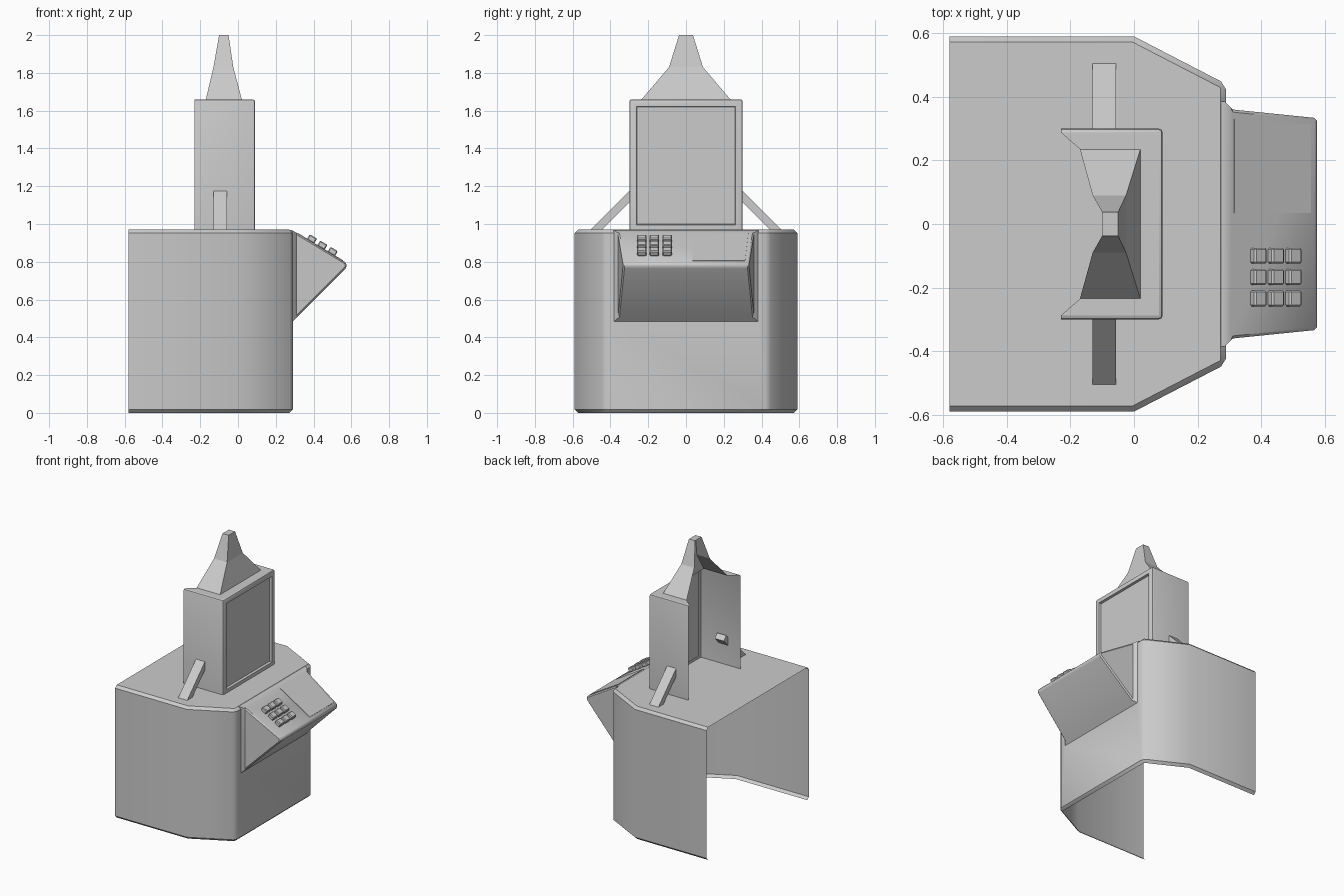
import bpy, bmesh, math
from mathutils import Vector, Matrix

if "Cube" in bpy.data.objects:
    bpy.data.objects.remove(bpy.data.objects["Cube"])


def finish(bm, name, smooth=None):
    mesh = bpy.data.meshes.new(name)
    bm.to_mesh(mesh)
    bm.free()
    ob = bpy.data.objects.new(name, mesh)
    bpy.context.collection.objects.link(ob)
    if smooth:
        shade(ob, smooth)
    return ob


def activate(ob):
    bpy.ops.object.select_all(action='DESELECT')
    ob.select_set(True)
    bpy.context.view_layer.objects.active = ob


def shade(ob, degrees):
    activate(ob)
    bpy.ops.object.shade_smooth_by_angle(angle=math.radians(degrees))


def loft(rings, closed=True, cap_start=True, cap_end=True):
    """Skin a list of equal-length point rings."""
    bm = bmesh.new()
    rows = [[bm.verts.new(p) for p in r] for r in rings]
    n = len(rows[0])
    for a, b in zip(rows, rows[1:]):
        for i in range(n if closed else n - 1):
            j = (i + 1) % n
            bm.faces.new((a[i], a[j], b[j], b[i]))
    if cap_start:
        bm.faces.new(rows[0])
    if cap_end:
        bm.faces.new(rows[-1])
    bmesh.ops.recalc_face_normals(bm, faces=bm.faces)
    return bm


def bevel(bm, test, offset, segments=1):
    edges = [e for e in bm.edges if test(e.verts[0].co, e.verts[1].co)]
    bmesh.ops.bevel(bm, geom=edges, offset=offset, segments=segments,
                    profile=0.5, affect='EDGES')


def drop_faces(bm, test):
    faces = [f for f in bm.faces if all(test(v.co) for v in f.verts)]
    bmesh.ops.delete(bm, geom=faces, context='FACES')


# Cabinet body: angled plan, chamfered top and bottom rims
TOP = 0.97
half = [(-0.58, 0.59), (0.0, 0.59), (0.29, 0.44)]
plan = half + [(x, -y) for x, y in reversed(half)]
bm = loft([[(x, y, z) for x, y in plan] for z in (0, TOP)])
bevel(bm, lambda a, b: not (a.x < -0.57 and b.x < -0.57)
      and (abs(a.z - b.z) < 0.01 or a.x > 0.2), 0.018)
cabinet = finish(bm, "cabinet")

# Sloping console wedge: x, top z, bottom z, half width
sections = [(0.25, 0.969, 0.479, 0.385), (0.285, 0.968, 0.479, 0.385),
            (0.31, 0.953, 0.505, 0.36), (0.575, 0.793, 0.77, 0.333)]
bm = loft([[(x, -w, t), (x, w, t), (x, w, b), (x, -w, b)]
           for x, t, b, w in sections])
bevel(bm, lambda a, b: max(a.x, b.x) > 0.5 and min(a.x, b.x) > 0.3, 0.008)
console = finish(bm, "console_wedge")

# Fuse the two, then open the back and underside
mod = cabinet.modifiers.new("join", 'BOOLEAN')
mod.operation = 'UNION'
mod.solver = 'EXACT'
mod.object = console
activate(cabinet)
bpy.ops.object.modifier_apply(modifier=mod.name)
bpy.data.objects.remove(console)
bm = bmesh.new()
bm.from_mesh(cabinet.data)
drop_faces(bm, lambda c: c.x < -0.578)
drop_faces(bm, lambda c: c.z < 0.001)
bm.to_mesh(cabinet.data)
bm.free()
shade(cabinet, 32)

# Points on the console slope
SLOPE = math.atan2(0.16, 0.265)
NORMAL = Vector((math.sin(SLOPE), 0, math.cos(SLOPE)))


def on_slope(x, y, lift=0.0):
    return Vector((x, y, 0.953 - math.tan(SLOPE) * (x - 0.31))) + NORMAL * lift


# Console display panel
corners = [(0.315, 0.035), (0.555, 0.035), (0.555, 0.313), (0.315, 0.33)]
finish(loft([[on_slope(x, y, h) for x, y in corners] for h in (-0.002, 0.003)]),
       "console_display")

# Keypad, three by three
for i, x in enumerate((0.384, 0.439, 0.494)):
    for j, y in enumerate((-0.1, -0.167, -0.234)):
        bm = bmesh.new()
        bmesh.ops.create_cube(bm, size=1, matrix=Matrix.Translation(on_slope(x, y, 0.014))
                              @ Matrix.Rotation(SLOPE, 4, 'Y')
                              @ Matrix.Diagonal((0.045, 0.05, 0.032, 1)))
        bevel(bm, lambda a, b: True, 0.005)
        finish(bm, f"key_{i}_{j}")

# Monitor housing: rounded front, recessed screen, open back, top and base
ROOF = 1.66
plan = [(-0.23, -0.3), (0.09, -0.3), (0.09, 0.3), (-0.23, 0.3)]
bm = loft([[(x, y, z) for x, y in plan] for z in (TOP, ROOF)])
bevel(bm, lambda a, b: (a.x > 0 or b.x > 0) and (a.z > 1 or b.z > 1), 0.012, 2)
front = max((f for f in bm.faces if f.normal.x > 0.99), key=lambda f: f.calc_area())
bmesh.ops.inset_region(bm, faces=[front], thickness=0.036)
bmesh.ops.inset_region(bm, faces=[front], thickness=0.006, depth=-0.016)
drop_faces(bm, lambda c: c.x < -0.229)
drop_faces(bm, lambda c: c.z < TOP + 0.001)
drop_faces(bm, lambda c: c.z > ROOF - 0.001)
finish(bm, "monitor_housing", 32)

# Roof rim and tapering spire, open at the back: x back, x front, half width, z
levels = [(-0.23, 0.078, 0.288, ROOF), (-0.17, 0.02, 0.235, ROOF),
          (-0.13, -0.025, 0.09, 1.83), (-0.1, -0.05, 0.037, 2.0)]
finish(loft([[(b, -w, z), (f, -w, z), (f, w, z), (b, w, z)]
             for b, f, w, z in levels], closed=False, cap_start=False), "spire")

# Diagonal side struts, poking slightly through the housing walls
bar = [(0.505, 0.97), (0.445, 0.97), (0.25, 1.165), (0.28, 1.195)]
for name, s in (("left_strut", -1), ("right_strut", 1)):
    finish(loft([[(x, s * y, z) for y, z in bar] for x in (-0.13, -0.057)]), name)
